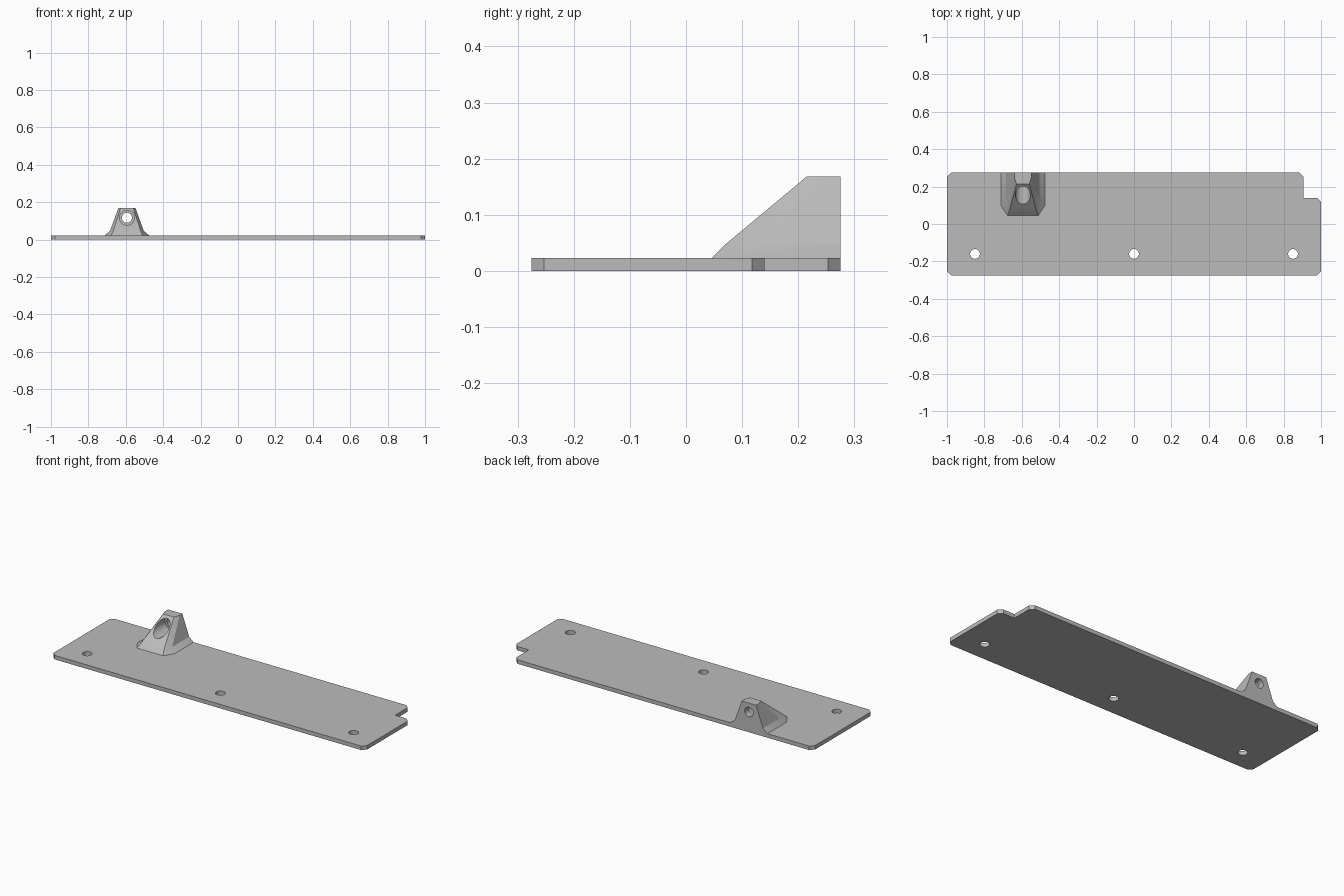
import bpy, bmesh, math
from mathutils import Matrix

cube = bpy.data.objects.get("Cube")
if cube:
    bpy.data.objects.remove(cube, do_unlink=True)

grey = bpy.data.materials.new("light grey")
grey.use_nodes = True
grey.diffuse_color = (0.5, 0.5, 0.5, 1)
grey.node_tree.nodes["Principled BSDF"].inputs["Base Color"].default_value = (0.5, 0.5, 0.5, 1)

THICK, BACK, CUT = 0.023, 0.275, 0.022
EYE_X, EYE_Z = -0.594, 0.117


def loft(name, loops):
    """Solid skinned through matching point loops, capped at both ends."""
    bm = bmesh.new()
    rings = [[bm.verts.new(p) for p in loop] for loop in loops]
    for low, high in zip(rings, rings[1:]):
        for i in range(len(low)):
            j = (i + 1) % len(low)
            bm.faces.new((low[i], low[j], high[j], high[i]))
    bm.faces.new(rings[0][::-1])
    bm.faces.new(rings[-1])
    bmesh.ops.recalc_face_normals(bm, faces=bm.faces[:])
    mesh = bpy.data.meshes.new(name)
    bm.to_mesh(mesh)
    bm.free()
    mesh.materials.append(grey)
    obj = bpy.data.objects.new(name, mesh)
    bpy.context.collection.objects.link(obj)
    return obj


def drill(target, centre, radius, depth, axis="Z"):
    """Cut a round hole along the given axis."""
    bm = bmesh.new()
    bmesh.ops.create_cone(bm, cap_ends=True, segments=32,
                          radius1=radius, radius2=radius, depth=depth)
    if axis == "Y":
        bm.transform(Matrix.Rotation(math.pi / 2, 4, "X"))
    bm.transform(Matrix.Translation(centre))
    mesh = bpy.data.meshes.new("drill")
    bm.to_mesh(mesh)
    bm.free()
    mesh.materials.append(grey)
    cutter = bpy.data.objects.new("drill", mesh)
    bpy.context.collection.objects.link(cutter)
    mod = target.modifiers.new("hole", "BOOLEAN")
    mod.operation, mod.solver, mod.object = "DIFFERENCE", "EXACT", cutter
    bpy.context.view_layer.objects.active = target
    bpy.ops.object.modifier_apply(modifier=mod.name)
    bpy.data.objects.remove(cutter, do_unlink=True)


# Base plate with clipped corners and a notch at the back left
outline = [(-1 + CUT, -BACK), (1 - CUT, -BACK), (1, -BACK + CUT),
           (1, 0.14 - CUT), (1 - CUT, 0.14), (0.905, 0.14),
           (0.905, BACK - CUT), (0.905 - CUT, BACK),
           (-1 + CUT, BACK), (-1, BACK - CUT), (-1, -BACK + CUT)]
plate = loft("base_plate", [[(x, y, z) for x, y in outline] for z in (0, THICK)])
for x in (-0.85, 0, 0.85):
    drill(plate, (x, -0.16, 0), 0.026, 0.2)


# Tapered lug: each level is height, half width, facet start, front half width, front
def level(z, half, shoulder, nose, front):
    right = [(-half, BACK), (-half, shoulder), (-nose, front)]
    left = [(-x, y) for x, y in reversed(right)]
    return [(EYE_X + x, y, z) for x, y in right + left]


lug = loft("eye_lug", [level(THICK, 0.118, 0.1, 0.083, 0.046),
                       level(0.047, 0.09, 0.122, 0.073, 0.07),
                       level(0.168, 0.046, 0.249, 0.034, 0.215)])

# Through hole with a wider counterbore from the front
drill(lug, (EYE_X, 0.2, EYE_Z), 0.027, 0.6, "Y")
drill(lug, (EYE_X, 0.09, EYE_Z), 0.04, 0.3, "Y")

for obj in (plate, lug):
    bpy.ops.object.select_all(action="DESELECT")
    obj.select_set(True)
    bpy.context.view_layer.objects.active = obj
    bpy.ops.object.shade_smooth_by_angle(angle=math.radians(20))
